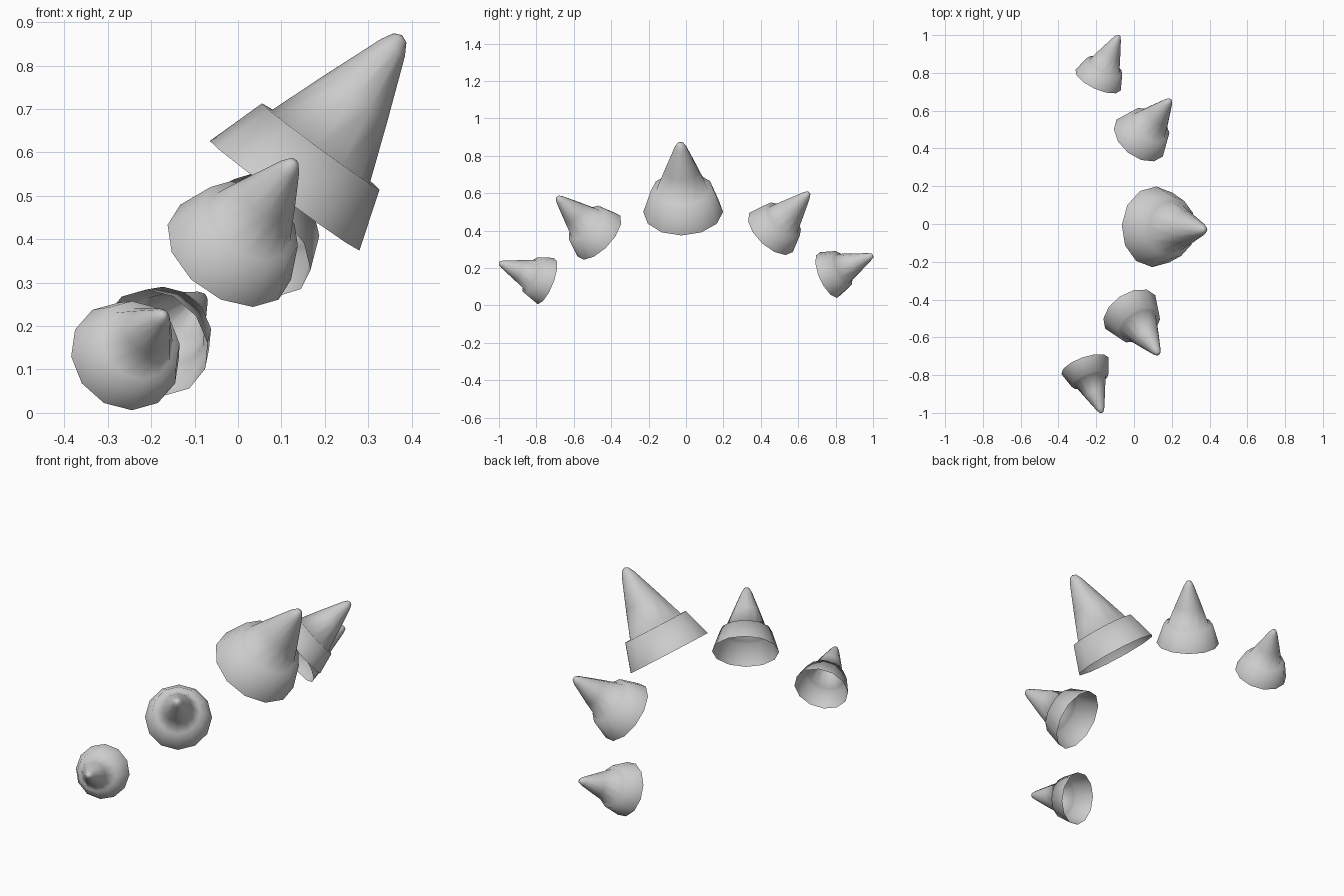
import bpy, bmesh, math
from mathutils import Vector

if "Cube" in bpy.data.objects:
    bpy.data.objects.remove(bpy.data.objects["Cube"])

SIDES = 12
LENGTH = 0.456

grey = bpy.data.materials.new("horn_grey")
grey.diffuse_color = (0.6, 0.6, 0.6, 1)
grey.use_nodes = True
grey.node_tree.nodes["Principled BSDF"].inputs["Base Color"].default_value = grey.diffuse_color

# Half profile (radius, height): flared collar, ledge, tapering spike, blunt tip
PROFILE = [(0.2125, 0), (0.167, 0.14), (0.14, 0.14), (0.09, 0.275),
           (0.034, 0.42), (0.018, 0.448)]


def horn(name, base, tip):
    """Hollow horn, open at the base, running from base centre to tip."""
    base, tip = Vector(base), Vector(tip)
    axis = tip - base
    scale = axis.length / LENGTH
    bm = bmesh.new()
    rings = []
    for r, h in PROFILE:
        rings.append([bm.verts.new((r * scale * math.cos(a), r * scale * math.sin(a), h * scale))
                      for a in (math.tau * i / SIDES for i in range(SIDES))])
    for low, high in zip(rings, rings[1:]):
        for i in range(SIDES):
            j = (i + 1) % SIDES
            bm.faces.new((low[i], low[j], high[j], high[i]))
    point = bm.verts.new((0, 0, LENGTH * scale))
    for i in range(SIDES):
        bm.faces.new((rings[-1][i], rings[-1][(i + 1) % SIDES], point))
    for f in bm.faces:
        f.smooth = True
    mesh = bpy.data.meshes.new(name)
    bm.to_mesh(mesh)
    bm.free()
    mesh.materials.append(grey)
    ob = bpy.data.objects.new(name, mesh)
    ob.location = base
    ob.rotation_mode = 'QUATERNION'
    ob.rotation_quaternion = axis.to_track_quat('Z', 'Y')
    bpy.context.collection.objects.link(ob)


# Arc of five horns, largest in the middle
horn("centre_horn", (0.1075, -0.015, 0.5), (0.378, -0.03, 0.87))
horn("front_inner_horn", (-0.02, -0.465, 0.37), (0.13, -0.69, 0.58))
horn("front_outer_horn", (-0.26, -0.75, 0.13), (-0.17, -1.0, 0.228))
horn("back_inner_horn", (0.03, 0.455, 0.39), (0.192, 0.658, 0.603))
horn("back_outer_horn", (-0.19, 0.762, 0.162), (-0.08, 1.0, 0.268))
